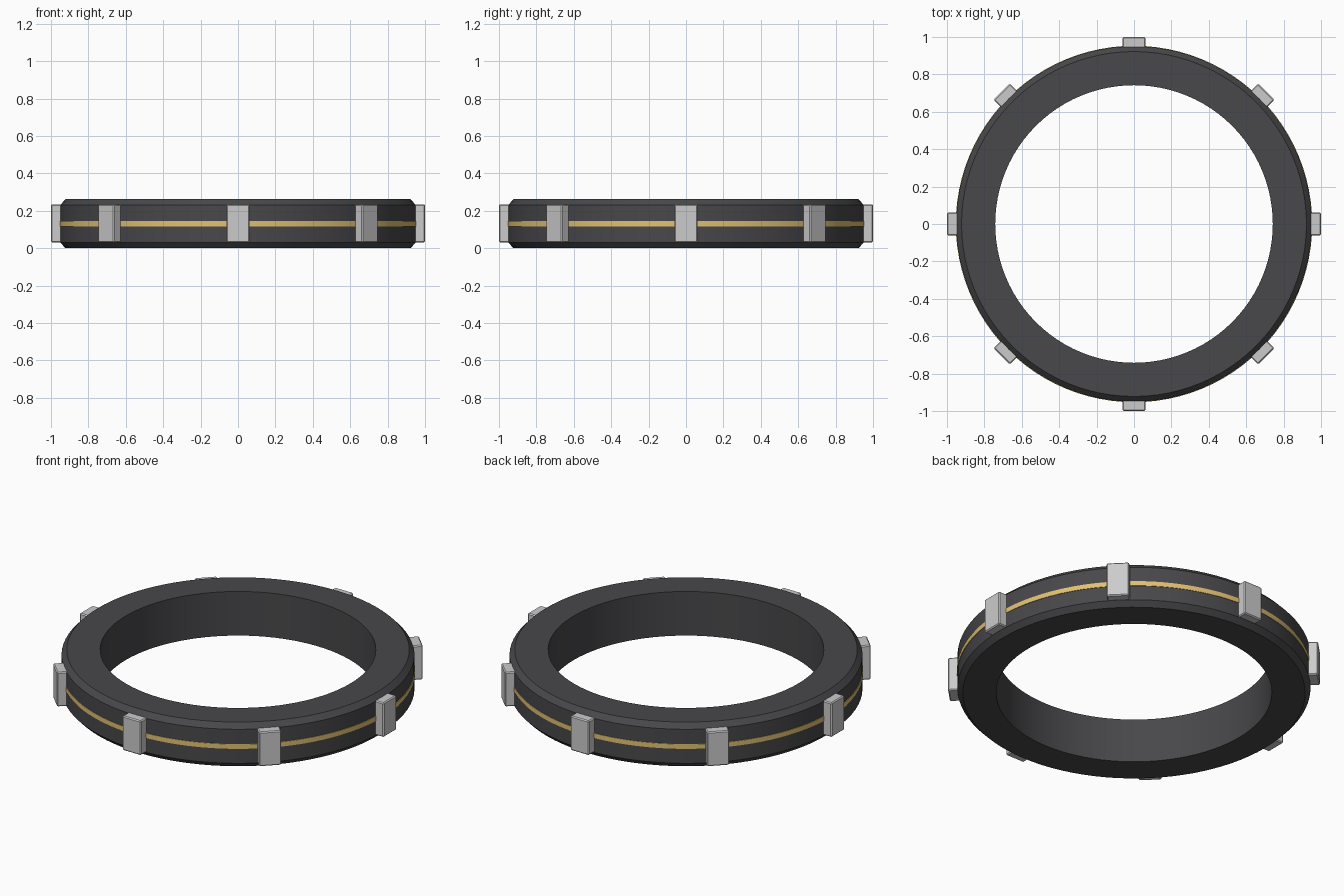
import bpy, bmesh, math
from mathutils import Matrix

if "Cube" in bpy.data.objects:
    bpy.data.objects.remove(bpy.data.objects["Cube"])

H = 0.262      # ring height
SEG = 96


def material(name, rgb):
    m = bpy.data.materials.new(name)
    m.diffuse_color = (*rgb, 1)
    m.use_nodes = True
    m.node_tree.nodes["Principled BSDF"].inputs["Base Color"].default_value = m.diffuse_color
    return m


def finish(name, bm, mat, smooth=False):
    bmesh.ops.recalc_face_normals(bm, faces=bm.faces)
    mesh = bpy.data.meshes.new(name)
    bm.to_mesh(mesh)
    bm.free()
    mesh.materials.append(mat)
    ob = bpy.data.objects.new(name, mesh)
    bpy.context.collection.objects.link(ob)
    if smooth:
        bpy.ops.object.select_all(action='DESELECT')
        ob.select_set(True)
        bpy.context.view_layer.objects.active = ob
        bpy.ops.object.shade_smooth_by_angle(angle=math.radians(30))
    return ob


def lathe(name, profile, mat):
    """Revolve a closed (radius, z) profile around z."""
    bm = bmesh.new()
    rings = []
    for i in range(SEG):
        a = 2 * math.pi * i / SEG
        rings.append([bm.verts.new((r * math.cos(a), r * math.sin(a), z)) for r, z in profile])
    n = len(profile)
    for i in range(SEG):
        p, q = rings[i], rings[(i + 1) % SEG]
        for j in range(n):
            k = (j + 1) % n
            bm.faces.new((p[j], q[j], q[k], p[k]))
    return finish(name, bm, mat, True)


dark = material("dark_body", (0.065, 0.065, 0.07))
metal = material("light_metal", (0.55, 0.56, 0.58))
gold = material("gold", (0.75, 0.53, 0.17))

# Main ring with chamfered outer edges
lathe("ring_body", [(0.742, 0), (0.922, 0), (0.95, 0.03), (0.95, H - 0.03),
                    (0.922, H), (0.742, H)], dark)

# Thin gold inlay around the outside
mid = H / 2
lathe("gold_band", [(0.94, mid - 0.014), (0.953, mid - 0.014),
                    (0.953, mid + 0.014), (0.94, mid + 0.014)], gold)

# Eight clamp blocks around the rim
for i in range(8):
    bm = bmesh.new()
    bmesh.ops.create_cube(bm, size=1, matrix=Matrix.Diagonal((0.1, 0.122, 0.204, 1)))
    bmesh.ops.bevel(bm, geom=bm.edges[:], offset=0.006, segments=1, affect='EDGES')
    bm.transform(Matrix.Rotation(i * math.pi / 4, 4, 'Z') @ Matrix.Translation((0.95, 0, 0.133)))
    finish(f"clamp_block_{i + 1}", bm, metal)
